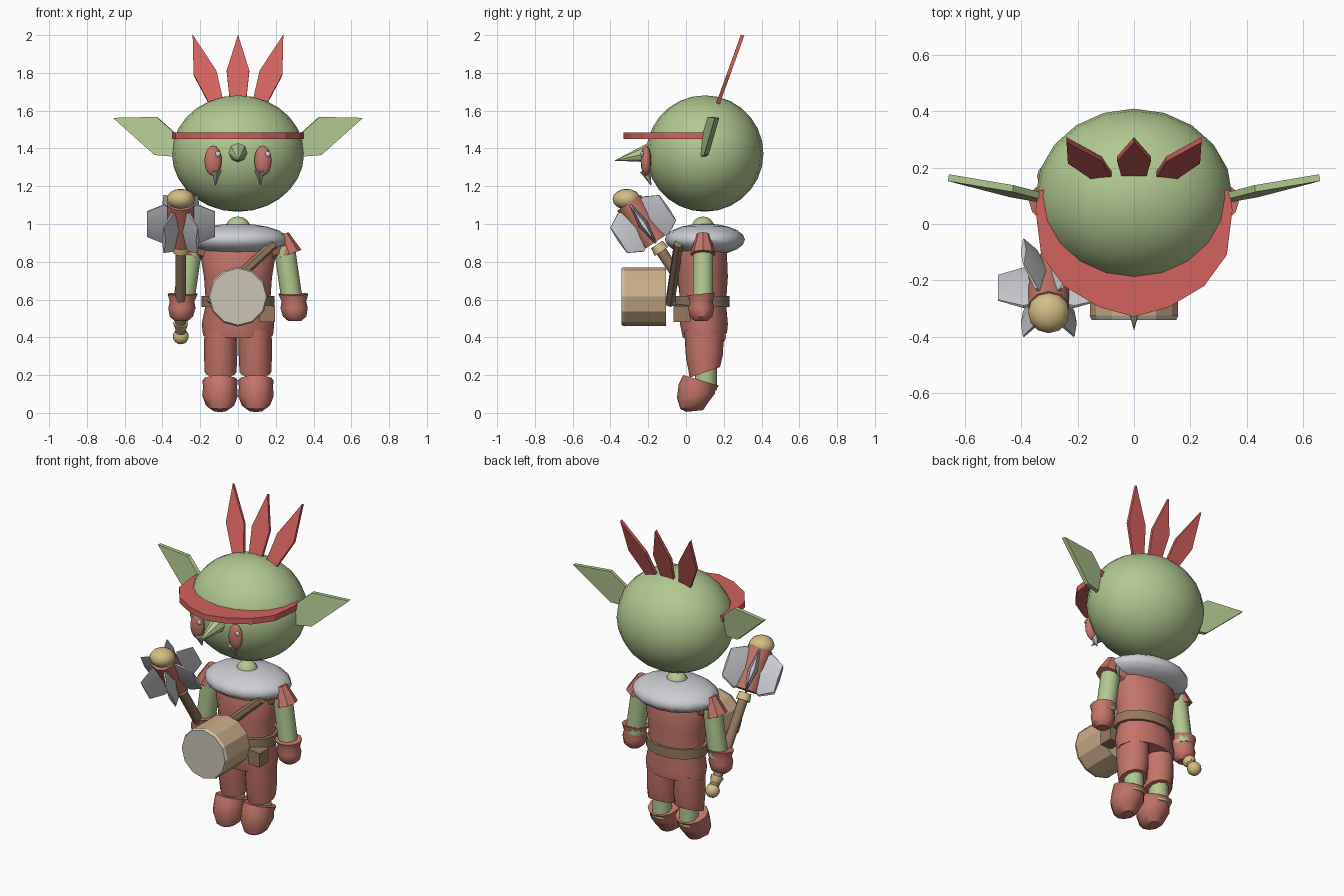
import bpy, bmesh, math
from mathutils import Vector, Matrix

old = bpy.data.objects.get("Cube")
if old:
    bpy.data.objects.remove(old, do_unlink=True)


def material(name, *rgb):
    lin = [(c / 255 / 12.92) if c < 11 else ((c / 255 + 0.055) / 1.055) ** 2.4 for c in rgb]
    m = bpy.data.materials.new(name)
    m.use_nodes = True
    m.diffuse_color = (*lin, 1)
    m.node_tree.nodes["Principled BSDF"].inputs["Base Color"].default_value = (*lin, 1)
    return m


GREEN = material("skin green", 178, 201, 143)
CLOTH = material("cloth red", 196, 117, 104)
CRIMSON = material("bright red", 212, 98, 93)
FUR = material("pale grey", 205, 206, 211)
GOLD = material("gold", 213, 189, 132)
BROWN = material("leather brown", 150, 121, 95)
TAN = material("drum tan", 206, 174, 137)
HIDE = material("drum hide", 204, 197, 180)
TOOTH = material("tooth grey", 180, 176, 168)


def finish(name, bm, mat, angle=40):
    """Turn a bmesh into an object; edges above the angle stay sharp."""
    bmesh.ops.recalc_face_normals(bm, faces=bm.faces)
    for f in bm.faces:
        f.smooth = angle > 0
    for e in bm.edges:
        e.smooth = e.calc_face_angle(0) < math.radians(angle)
    mesh = bpy.data.meshes.new(name)
    bm.to_mesh(mesh)
    bm.free()
    mesh.materials.append(mat)
    ob = bpy.data.objects.new(name, mesh)
    bpy.context.collection.objects.link(ob)
    return ob


def ball(name, center, radii, mat, segs=12, rings=8):
    bm = bmesh.new()
    bmesh.ops.create_uvsphere(bm, u_segments=segs, v_segments=rings, radius=1,
                              matrix=Matrix.Translation(center) @ Matrix.Diagonal((*radii, 1)))
    return finish(name, bm, mat, 50)


def rod(name, a, b, r1, r2, mat, segs=10, angle=40):
    """Cylinder or cone from point a to point b."""
    a, b = Vector(a), Vector(b)
    rot = (b - a).to_track_quat('Z', 'Y').to_matrix().to_4x4()
    bm = bmesh.new()
    bmesh.ops.create_cone(bm, cap_ends=True, segments=segs, radius1=r1, radius2=r2,
                          depth=(b - a).length,
                          matrix=Matrix.Translation((a + b) / 2) @ rot)
    return finish(name, bm, mat, angle)


def loft(name, rings, mat, segs=12, angle=40):
    """Stacked ellipses: (z, centre x, centre y, radius x, radius y, tilt)."""
    bm = bmesh.new()
    loops = []
    for z, cx, cy, rx, ry, tilt in rings:
        loop = []
        for i in range(segs):
            t = math.tau * i / segs
            dy = ry * math.sin(t)
            loop.append(bm.verts.new((cx + rx * math.cos(t), cy + dy, z + tilt * dy)))
        loops.append(loop)
    for lo, hi in zip(loops, loops[1:]):
        for i in range(segs):
            j = (i + 1) % segs
            bm.faces.new((lo[i], lo[j], hi[j], hi[i]))
    bm.faces.new(loops[0])
    bm.faces.new(loops[-1])
    return finish(name, bm, mat, angle)


def plate(name, points, offset, mat):
    """Flat polygon given thickness along the offset."""
    off = Vector(offset)
    bm = bmesh.new()
    front = [bm.verts.new(Vector(p) - off / 2) for p in points]
    back = [bm.verts.new(Vector(p) + off / 2) for p in points]
    bm.faces.new(front)
    bm.faces.new(back)
    for i in range(len(points)):
        j = (i + 1) % len(points)
        bm.faces.new((front[i], front[j], back[j], back[i]))
    return finish(name, bm, mat, 0)


# Head, neck and nose
ball("head", (0, 0.1, 1.373), (0.35, 0.31, 0.308), GREEN, 20, 14)
ball("neck", (0, 0.09, 0.98), (0.065, 0.06, 0.06), GREEN)
rod("nose", (0, -0.18, 1.38), (0, -0.38, 1.335), 0.055, 0, GREEN, 8, 0)

# Headband
half = [(0.34, 0.12), (0.35, 0.05), (0.33, -0.11), (0.25, -0.22), (0.125, -0.295)]
outline = half + [(0, -0.33)] + [(-x, y) for x, y in reversed(half)]
plate("headband", [(x, y, 1.467) for x, y in outline], (0, 0, 0.036), CRIMSON)


# Feathers lean backwards with height
def feather(name, pts):
    plate(name, [(x, 0.17 + (z - 1.64) * 0.36, z) for x, z in pts], (0, 0.018, -0.006), CRIMSON)


feather("middle_feather", [(0, 2), (0.06, 1.81), (0.042, 1.64), (-0.042, 1.64), (-0.06, 1.81)])
for s, side in ((1, "left"), (-1, "right")):
    feather(side + "_feather", [(s * x, z) for x, z in
            [(0.24, 2), (0.235, 1.79), (0.15, 1.63), (0.08, 1.66), (0.115, 1.81)]])

# Mirrored parts
for s, side in ((1, "left"), (-1, "right")):
    # Ear, eye and tusk
    ear = [(0.31, 1.46), (0.43, 1.567), (0.66, 1.562), (0.44, 1.365), (0.32, 1.355)]
    plate(side + "_ear", [(s * x, 0.1 + (x - 0.34) * 0.17 + (z - 1.46) * 0.1, z)
                          for x, z in ear], (-s * 0.004, 0.024, 0), GREEN)
    ball(side + "_eye", (s * 0.132, -0.212, 1.335), (0.046, 0.028, 0.08), CLOTH)
    ball(side + "_eye_glint", (s * 0.132 + 0.026, -0.232, 1.37), (0.014, 0.01, 0.016), FUR, 8, 6)
    rod(side + "_tusk", (s * 0.115, -0.215, 1.285), (s * 0.12, -0.185, 1.205),
        0.03, 0.002, TOOTH, 6)

    # Arm
    rod(side + "_arm", (s * 0.245, 0.09, 0.88), (s * 0.287, 0.09, 0.59), 0.056, 0.056, GREEN)
    rod(side + "_shoulder_cap", (s * 0.235, 0.09, 0.945), (s * 0.272, 0.09, 0.84),
        0.035, 0.068, CLOTH, 8)
    rod(side + "_sleeve_root", (s * 0.15, 0.09, 0.87), (s * 0.25, 0.09, 0.89), 0.07, 0.05, CLOTH, 8)
    loft(side + "_glove", [(0.487, s * 0.3, 0.08, 0.035, 0.035, 0),
                           (0.51, s * 0.3, 0.08, 0.062, 0.06, 0),
                           (0.555, s * 0.297, 0.08, 0.072, 0.068, 0),
                           (0.59, s * 0.296, 0.08, 0.065, 0.062, 0),
                           (0.63, s * 0.293, 0.08, 0.08, 0.074, 0.1)], CLOTH)

    # Leg and boot
    loft(side + "_trouser_leg", [(0.215, s * 0.092, 0.1, 0.084, 0.08, 0.35),
                                 (0.3, s * 0.092, 0.098, 0.088, 0.098, 0.1),
                                 (0.44, s * 0.09, 0.095, 0.088, 0.105, 0)], CLOTH)
    rod(side + "_shin", (s * 0.092, 0.105, 0.12), (s * 0.092, 0.105, 0.27), 0.058, 0.058, GREEN)
    loft(side + "_boot", [(0.01, s * 0.095, 0.045, 0.035, 0.045, 0.1),
                          (0.04, s * 0.095, 0.045, 0.075, 0.075, 0.25),
                          (0.09, s * 0.095, 0.052, 0.094, 0.1, 0.1),
                          (0.14, s * 0.095, 0.06, 0.09, 0.098, -0.15),
                          (0.172, s * 0.095, 0.08, 0.094, 0.094, -0.3)], CLOTH)

# Tunic, collar and belt
loft("tunic", [(0.41, 0, 0.1, 0.185, 0.12, 0.1), (0.47, 0, 0.095, 0.192, 0.13, 0),
               (0.58, 0, 0.09, 0.17, 0.125, 0), (0.72, 0, 0.09, 0.18, 0.135, 0),
               (0.84, 0, 0.09, 0.2, 0.13, 0), (0.92, 0, 0.09, 0.18, 0.11, 0)], CLOTH, 14)
ball("fur_collar", (0, 0.1, 0.917), (0.265, 0.212, 0.085), FUR, 16, 10)
loft("belt", [(0.56, 0, 0.085, 0.192, 0.148, 0), (0.62, 0, 0.085, 0.192, 0.148, 0)], BROWN, 14)
pouch = [(0.115, 0.48), (0.195, 0.48), (0.195, 0.565), (0.115, 0.575)]
plate("pouch", [(x, -0.02, z) for x, z in pouch], (0, 0.09, 0), BROWN)

# Drum hung on a strap
rod("drum_strap", (0.19, -0.04, 0.895), (-0.15, -0.085, 0.58), 0.026, 0.026, BROWN, 6)
rod("drum_body", (0, -0.33, 0.615), (0, -0.105, 0.615), 0.156, 0.156, TAN, 12, 20)
rod("drum_rim", (0, -0.342, 0.615), (0, -0.326, 0.615), 0.15, 0.158, HIDE, 12, 20)

# Mace: positions measured along its slanted axis
axis = Vector((0, -0.555, 0.832)).normalized()
base = Vector((-0.303, 0.17, 0.405))


def along(d):
    return base + axis * d


ball("mace_pommel", along(0), (0.042,) * 3, GOLD)
rod("mace_grip_ring", along(0.05), along(0.085), 0.03, 0.04, GOLD)
rod("mace_handle", along(0.02), along(0.58), 0.029, 0.029, BROWN)
rod("mace_collar", along(0.54), along(0.585), 0.043, 0.036, GOLD)
rod("mace_core", along(0.6), along(0.85), 0.075, 0.075, CLOTH)
ball("mace_cap", along(0.873), (0.074, 0.074, 0.055), GOLD)

# Six wedge-shaped blades around the mace core
bm = bmesh.new()
side_dir = Vector((1, 0, 0))
up_dir = axis.cross(side_dir)
for k in range(6):
    t = math.tau * k / 6
    out = side_dir * math.cos(t) + up_dir * math.sin(t)
    tang = axis.cross(out)
    rows = []
    for r, reach, thick in ((0.04, 0.1, 0.03), (0.09, 0.122, 0.026), (0.18, 0.08, 0.011)):
        mid = along(0.715) + out * r
        rows.append([bm.verts.new(mid + axis * reach * a + tang * thick * b)
                     for a, b in ((-1, 0.2), (0, 1), (1, 0.2), (1, -0.2), (0, -1), (-1, -0.2))])
    for lo, hi in zip(rows, rows[1:]):
        for i in range(6):
            j = (i + 1) % 6
            bm.faces.new((lo[i], lo[j], hi[j], hi[i]))
    bm.faces.new(rows[0])
    bm.faces.new(rows[-1])
finish("mace_blades", bm, FUR, 35)
